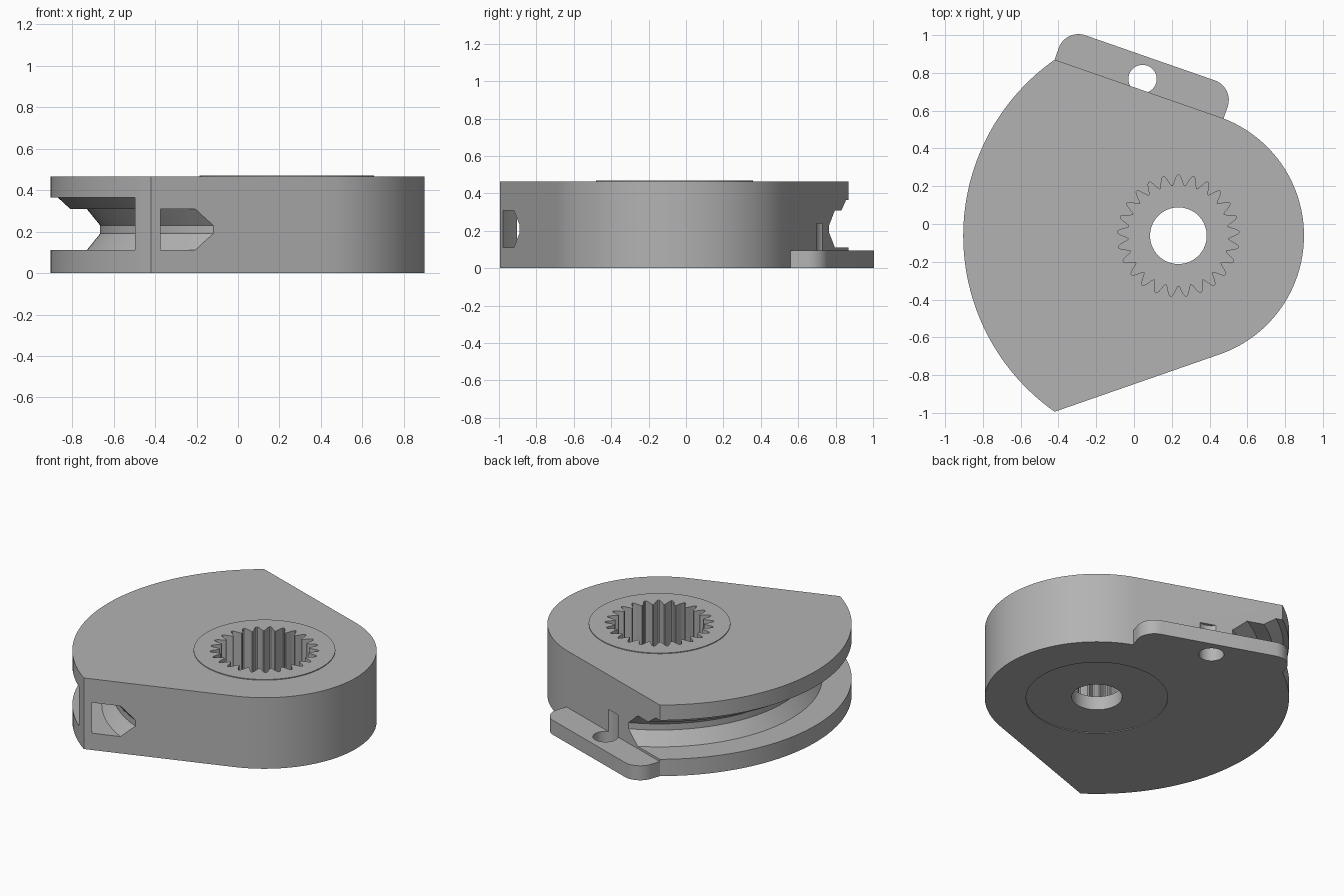
import bpy, bmesh
from math import sin, cos, radians, pi, acos, atan2, hypot
from mathutils import Vector

if "Cube" in bpy.data.objects:
    bpy.data.objects.remove(bpy.data.objects["Cube"])

CX, CY = 0.235, -0.062        # hub axis
HUB_R = 0.665                 # rounded end
TIP = Vector((-0.42, 0.87))   # rear sharp corner
TOP = 0.465

grey = bpy.data.materials.new("plain_grey")
grey.use_nodes = True
grey.diffuse_color = (0.45, 0.45, 0.45, 1)
grey.node_tree.nodes["Principled BSDF"].inputs["Base Color"].default_value = (0.45, 0.45, 0.45, 1)


def finish(name, bm):
    bmesh.ops.recalc_face_normals(bm, faces=bm.faces)
    mesh = bpy.data.meshes.new(name)
    bm.to_mesh(mesh)
    bm.free()
    ob = bpy.data.objects.new(name, mesh)
    bpy.context.collection.objects.link(ob)
    mesh.materials.append(grey)
    return ob


def prism(name, outline, z0, z1):
    bm = bmesh.new()
    face = bm.faces.new([bm.verts.new((x, y, z0)) for x, y in outline])
    top = bmesh.ops.extrude_face_region(bm, geom=[face])["geom"]
    bmesh.ops.translate(bm, vec=(0, 0, z1 - z0),
                        verts=[v for v in top if isinstance(v, bmesh.types.BMVert)])
    return finish(name, bm)


def arc(x, y, r, a0, a1, n):
    return [(x + r * cos(a0 + (a1 - a0) * i / n), y + r * sin(a0 + (a1 - a0) * i / n))
            for i in range(n + 1)]


def circle(x, y, r, n=64):
    return arc(x, y, r, 0, 2 * pi, n)[:-1]


def sweep(name, profile, start, end, step=2.5):
    """Turn a closed (radius, height) profile about the hub axis, degrees."""
    bm = bmesh.new()
    rings = []
    for i in range(round((end - start) / step) + 1):
        a = radians(start + i * step)
        rings.append([bm.verts.new((CX + r * cos(a), CY + r * sin(a), z)) for r, z in profile])
    n = len(profile)
    for a, b in zip(rings, rings[1:]):
        for k in range(n):
            bm.faces.new((a[k], a[(k + 1) % n], b[(k + 1) % n], b[k]))
    bm.faces.new(rings[0])
    bm.faces.new(rings[-1])
    return finish(name, bm)


def cut(target, *cutters):
    bpy.context.view_layer.objects.active = target
    for c in cutters:
        c.hide_render = True
        mod = target.modifiers.new("cut", "BOOLEAN")
        mod.operation, mod.solver, mod.object = "DIFFERENCE", "EXACT", c
        bpy.ops.object.modifier_apply(modifier=mod.name)


# Body outline: round hub end, tangent flanks, large arc between the tips
dx, dy = TIP.x - CX, TIP.y - CY
reach, tip_a = hypot(dx, dy), atan2(dy, dx)
tan_a = tip_a - acos(HUB_R / reach)
outline = arc(CX, CY, HUB_R, -tan_a, tan_a, 60)
outline += arc(CX, CY, reach, tip_a, 2 * pi - tip_a, 60)
body = prism("cam_body", outline, 0, TOP)

# Cable groove round the large arc, tunnelling behind a thin skin at the front
inner = [(0.965, 0.11), (0.9, 0.19), (0.9, 0.23), (0.965, 0.31)]
groove = sweep("groove_cutter", inner + [(1.045, 0.31), (1.105, 0.365), (1.3, 0.365), (1.3, 0.11)],
               95, 230)
tunnel = sweep("tunnel_cutter", inner + [(1.1, 0.31), (1.1, 0.11)], 227.5, 262.5)
seat = prism("hub_seat_cutter", circle(CX, CY, 0.42, 96), -0.1, 0.6)

# Mounting tab along the rear flank
along = Vector((sin(tan_a), -cos(tan_a)))
out = Vector((cos(tan_a), sin(tan_a)))
LEN, WID, RAD = 0.947, 0.175, 0.11
local = [(0, 0), (LEN, 0)]
local += arc(LEN - RAD, WID - RAD, RAD, 0, pi / 2, 12)
local += arc(RAD, WID - RAD, RAD, pi / 2, pi, 12)
tab = prism("mounting_tab", [tuple(TIP + along * u + out * v) for u, v in local], 0, 0.095)
pin = TIP + along * 0.473 + out * 0.056
pin_hole = prism("pin_hole_cutter", circle(pin.x, pin.y, 0.075, 40), -0.1, 0.24)

cut(body, groove, tunnel, seat, pin_hole)
cut(tab, pin_hole)

# Hub insert with internal splines and a plain bore below
TEETH, PER = 25, 10
hub = prism("splined_hub", circle(CX, CY, 0.42, 96), 0.005, 0.47)
wave = []
for i in range(TEETH * PER):
    a = 2 * pi * i / (TEETH * PER)
    r = 0.294 + 0.03 * cos(TEETH * (a - pi / 2))
    wave.append((CX + r * cos(a), CY + r * sin(a)))
splines = prism("spline_cutter", wave, 0.095, 0.6)
bore = prism("bore_cutter", circle(CX, CY, 0.15), -0.1, 0.2)
cut(hub, splines, bore)

for c in (groove, tunnel, seat, pin_hole, splines, bore):
    bpy.data.objects.remove(c)

# Smooth curved walls, keep edges crisp
for ob in (body, tab, hub):
    bpy.ops.object.select_all(action="DESELECT")
    ob.select_set(True)
    bpy.context.view_layer.objects.active = ob
    bpy.ops.object.shade_smooth_by_angle(angle=radians(30))
